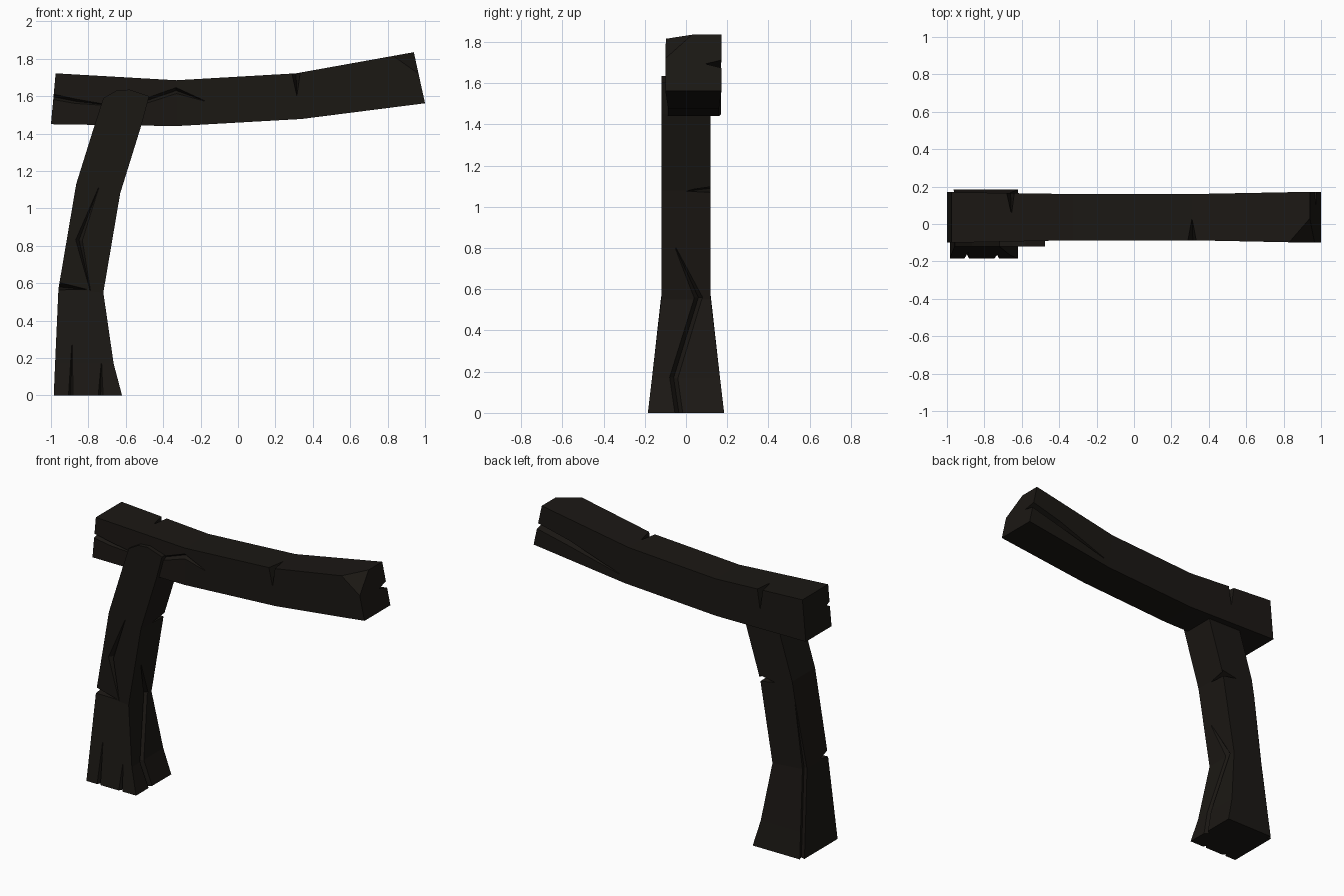
import bpy, bmesh
from mathutils import Vector

if "Cube" in bpy.data.objects:
    bpy.data.objects.remove(bpy.data.objects["Cube"])

wood = bpy.data.materials.new("dark_wood")
wood.diffuse_color = (0.011, 0.009, 0.007, 1)
wood.use_nodes = True
wood.node_tree.nodes["Principled BSDF"].inputs["Base Color"].default_value = wood.diffuse_color


def make(name, bm):
    bmesh.ops.recalc_face_normals(bm, faces=bm.faces[:])
    me = bpy.data.meshes.new(name)
    bm.to_mesh(me)
    bm.free()
    me.materials.append(wood)
    ob = bpy.data.objects.new(name, me)
    bpy.context.collection.objects.link(ob)
    return ob


def loft(rings):
    bm = bmesh.new()
    vs = [[bm.verts.new(p) for p in r] for r in rings]
    n = len(vs[0])
    for a, b in zip(vs, vs[1:]):
        for i in range(n):
            j = (i + 1) % n
            bm.faces.new((a[i], a[j], b[j], b[i]))
    bm.faces.new(vs[0])
    bm.faces.new(vs[-1])
    return bm


def cut(target, cutter):
    cutter.hide_render = True
    m = target.modifiers.new("cut", 'BOOLEAN')
    m.operation = 'DIFFERENCE'
    m.solver = 'EXACT'
    m.object = cutter
    bpy.context.view_layer.objects.active = target
    bpy.ops.object.modifier_apply(modifier=m.name)
    bpy.data.objects.remove(cutter)


def crack(target, normal, depth, path):
    """V groove along path points (x, y, z, half_width)."""
    n = Vector(normal).normalized()
    pts = [Vector(p[:3]) for p in path]
    wmax = max(p[3] for p in path)
    rings = []
    for i, p in enumerate(pts):
        t = (pts[min(i + 1, len(pts) - 1)] - pts[max(i - 1, 0)]).normalized()
        side = t.cross(n).normalized()
        w = max(path[i][3], 0.002)
        d = depth * w / wmax
        out = n * max(0.5 * d, 0.004)
        rings.append([p + side * w * 1.5 + out, p - side * w * 1.5 + out, p - n * d])
    cut(target, make("crack_cutter", loft(rings)))


def nick(target, edge, along, tip_a, tip_b):
    """Wedge over a corner edge, its V bottom running from tip_a to tip_b."""
    e, a, b = Vector(edge), Vector(tip_a), Vector(tip_b)
    e = e + (e - (a + b) / 2) * 0.1
    w = Vector(along) * 1.1
    bm = bmesh.new()
    for p in (e + w, e - w, a, b):
        bm.verts.new(p)
    bmesh.ops.convex_hull(bm, input=bm.verts[:])
    cut(target, make("nick_cutter", bm))


# Post: left x,z  right x,z  half depth
post_sections = [
    (-0.985, 0, -0.62, 0, 0.185), (-0.978, 0.17, -0.665, 0.17, 0.165),
    (-0.96, 0.57, -0.72, 0.55, 0.12), (-0.865, 1.13, -0.63, 1.08, 0.12),
    (-0.765, 1.45, -0.515, 1.45, 0.12), (-0.72, 1.59, -0.475, 1.60, 0.12),
    (-0.65, 1.63, -0.58, 1.635, 0.12)]
post = make("post", loft([[(l, -d, lz), (r, -d, rz), (r, d, rz), (l, d, lz)]
                          for l, lz, r, rz, d in post_sections]))

# Beam: bottom x,z  top x,z  front y, back y
beam_sections = [
    (-1.0, 1.45, -0.975, 1.722, -0.10, 0.17), (-0.33, 1.44, -0.33, 1.685, -0.087, 0.16),
    (0.34, 1.478, 0.31, 1.722, -0.087, 0.16), (1.0, 1.562, 0.94, 1.835, -0.10, 0.172)]
bm = loft([[(b, f, bz), (b, k, bz), (t, k, tz), (t, f, tz)]
           for b, bz, t, tz, f, k in beam_sections])
# chipped front corner at the raised end
p, q, r = Vector((0.83, -0.099, 1.814)), Vector((0.94, 0.03, 1.835)), Vector((0.965, -0.10, 1.72))
nrm = (q - p).cross(r - p).normalized()
if nrm.dot(Vector((1, -1, 1))) < 0:
    nrm = -nrm
bmesh.ops.bisect_plane(bm, geom=bm.verts[:] + bm.edges[:] + bm.faces[:],
                       plane_co=p, plane_no=nrm, clear_outer=True)
bmesh.ops.holes_fill(bm, edges=[e for e in bm.edges if e.is_boundary])
beam = make("beam", bm)

# Post cracks: front splits, front zigzag, right zigzag, back left corner
front, right = (0, -1, 0), (1, 0, 0)
crack(post, front, 0.03, [(-0.895, -0.19, -0.03, 0.014), (-0.887, -0.153, 0.27, 0)])
crack(post, front, 0.03, [(-0.735, -0.19, -0.03, 0.016), (-0.73, -0.165, 0.17, 0)])
crack(post, front, 0.03, [(-0.745, -0.12, 1.11, 0), (-0.85, -0.12, 0.83, 0.018),
                          (-0.79, -0.12, 0.56, 0)])
crack(post, right, 0.03, [(-0.68, -0.05, 0.80, 0), (-0.72, 0.06, 0.56, 0.02),
                          (-0.665, -0.06, 0.17, 0.02), (-0.61, -0.03, -0.03, 0.02)])
crack(post, (-1, 1, 0), 0.045, [(-0.99, 0.19, -0.03, 0.025), (-0.96, 0.12, 0.57, 0.022),
                                (-0.885, 0.12, 1.0, 0)])
# Post edge nicks
nick(post, (-0.96, -0.12, 0.585), (0, 0, 0.02), (-0.80, -0.12, 0.565), (-0.955, -0.03, 0.58))
nick(post, (-0.63, 0.12, 1.09), (0, 0, 0.02), (-0.63, 0.0, 1.075), (-0.74, 0.12, 1.09))

# Beam cracks: front left, front middle, back right
crack(beam, front, 0.035, [(-1.03, -0.1, 1.605, 0.015), (-0.87, -0.098, 1.573, 0.012),
                           (-0.68, -0.094, 1.55, 0)])
crack(beam, front, 0.03, [(-0.55, -0.091, 1.555, 0.012), (-0.33, -0.087, 1.63, 0.016),
                          (-0.18, -0.087, 1.575, 0)])
crack(beam, (0, 1, 0), 0.08, [(1.02, 0.174, 1.705, 0.02), (0.75, 0.168, 1.64, 0.018),
                              (0.38, 0.161, 1.53, 0)])
# Beam edge nicks
nick(beam, (0.31, -0.087, 1.722), (0.022, 0, 0), (0.31, 0.03, 1.722), (0.315, -0.087, 1.60))
nick(beam, (-0.66, 0.165, 1.703), (0.02, 0, 0), (-0.655, 0.05, 1.703), (-0.66, 0.165, 1.57))
